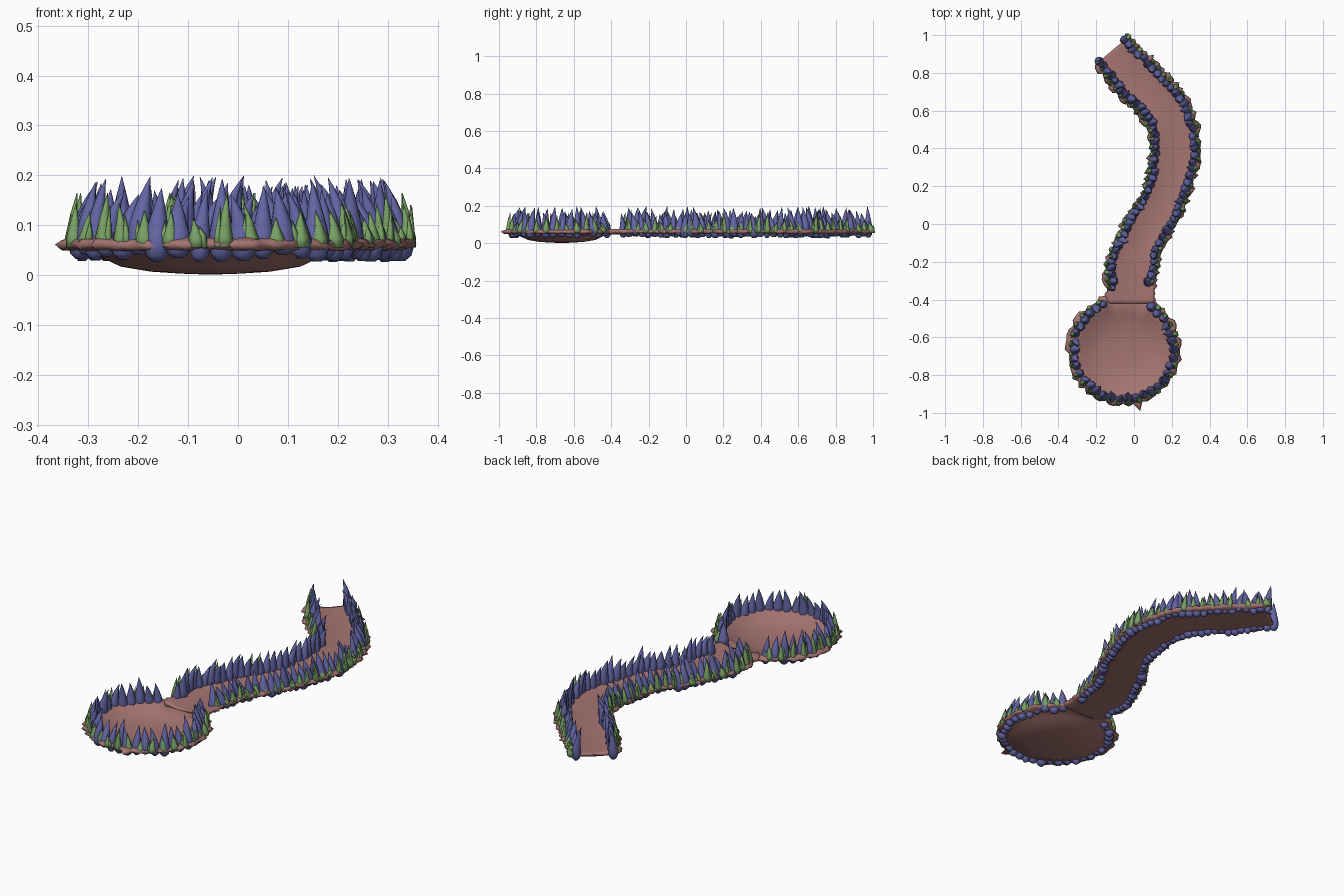
import bpy, bmesh, math, random
from mathutils import Vector

random.seed(4)
if "Cube" in bpy.data.objects:
    bpy.data.objects.remove(bpy.data.objects["Cube"])


def material(name, rgb):
    m = bpy.data.materials.new(name)
    m.use_nodes = True
    m.diffuse_color = (*rgb, 1)
    m.node_tree.nodes["Principled BSDF"].inputs["Base Color"].default_value = (*rgb, 1)
    return m


CLAY = material("rosy clay", (0.37, 0.175, 0.165))
BLUE = material("violet blue", (0.125, 0.13, 0.37))
GREEN = material("leaf green", (0.19, 0.36, 0.13))


def finish(name, bm, mat):
    bmesh.ops.remove_doubles(bm, verts=bm.verts, dist=0.00005)
    bmesh.ops.recalc_face_normals(bm, faces=bm.faces)
    me = bpy.data.meshes.new(name)
    bm.to_mesh(me)
    bm.free()
    me.materials.append(mat)
    for p in me.polygons:
        p.use_smooth = True
    ob = bpy.data.objects.new(name, me)
    bpy.context.collection.objects.link(ob)


def bridge(bm, a, b):
    n = len(a)
    for i in range(n):
        bm.faces.new((a[i], a[(i + 1) % n], b[(i + 1) % n], b[i]))


def smooth_path(pts, count):
    """Evenly spaced points on a smooth curve through pts."""
    p = [Vector((x, y, 0)) for x, y in pts]
    p = [2 * p[0] - p[1]] + p + [2 * p[-1] - p[-2]]
    fine = []
    for i in range(1, len(p) - 2):
        a, b, c, d = p[i - 1:i + 3]
        for k in range(20):
            t = k / 20
            fine.append(0.5 * (2 * b + (c - a) * t + (2 * a - 5 * b + 4 * c - d) * t * t
                               + (3 * b - a - 3 * c + d) * t ** 3))
    fine.append(p[-2])
    dist = [0]
    for u, v in zip(fine, fine[1:]):
        dist.append(dist[-1] + (v - u).length)
    out, j = [], 0
    for i in range(count):
        want = dist[-1] * i / (count - 1)
        while j < len(fine) - 2 and dist[j + 1] < want:
            j += 1
        out.append(fine[j].lerp(fine[j + 1], (want - dist[j]) / (dist[j + 1] - dist[j])))
    return out


LEFT = [(-.21, .84), (-.09, .68), (.03, .56), (.075, .45), (.07, .3), (.03, .15),
        (-.05, .03), (-.11, -.1), (-.16, -.22), (-.15, -.34), (-.14, -.42)]
RIGHT = [(-.02, 1), (.16, .82), (.28, .68), (.335, .55), (.355, .4), (.33, .25),
         (.27, .08), (.2, -.05), (.15, -.16), (.12, -.3), (.11, -.42)]

# Winding channel: a shallow trough with ragged rolled edges
half = [(0, .06), (.02, .07), (.07, .076), (.15, .071), (.3, .062), (.5, .058)]
under = [(.5, .046), (.25, .048), (.06, .05)]
section = (half + [(1 - f, z) for f, z in half[-2::-1]]
           + [(1 - f, z) for f, z in under[::-1]] + under[1:])
bm = bmesh.new()
rings = []
for l, r in zip(smooth_path(LEFT, 90), smooth_path(RIGHT, 90)):
    jit = {0: random.uniform(-.05, .05), 1: random.uniform(-.05, .05)}
    ring = []
    for f, z in section:
        side = round(f)
        weight = max(0, abs(f - .5) - .42) / .08
        g = f + (1 if side else -1) * jit[side] * weight
        pos = l.lerp(r, g)
        ring.append(bm.verts.new((pos.x, min(pos.y, 1), z + weight * random.uniform(-.004, .004))))
    rings.append(ring)
for a, b in zip(rings, rings[1:]):
    bridge(bm, a, b)
bm.faces.new(rings[0])
bm.faces.new(rings[-1])
finish("winding_channel", bm, CLAY)

# Round basin: a thin dish with a ragged rim, lowered where the channel enters
CX, CY, MOUTH = -.055, -.665, 86
profile = [(.003, .02), (.08, .022), (.14, .029), (.19, .045), (.225, .061), (.25, .073), (.272, .076),
           (.29, .07), (.3, .06), (.29, .051), (.25, .048), (.22, .036), (.18, .017),
           (.12, .007), (.06, .003), (.003, .001)]
SEG = 72
jag = [random.uniform(-.015, .014) for _ in range(SEG)]
jag[SEG // 2] = .012
jag[round(286 / 360 * SEG)] = .037
bm = bmesh.new()
rings = []
for r, z in profile:
    ring = []
    for i in range(SEG):
        deg = i * 360 / SEG
        a = math.radians(deg)
        weight = max(0, (r - .25) / .05)
        rr = r + jag[i] * weight
        zz = z + weight * random.uniform(-.003, .003)
        if abs(deg - MOUTH) < 24:
            zz = min(zz, .054)
            rr = min(rr, .29)
        ring.append(bm.verts.new((CX + rr * math.cos(a), CY + rr * math.sin(a), zz)))
    rings.append(ring)
for a, b in zip(rings, rings[1:]):
    bridge(bm, a, b)
bm.faces.new(rings[0])
bm.faces.new(rings[-1])
finish("round_basin", bm, CLAY)


def spike(bm, base, levels, lean, sides, twist):
    """Curved pointed horn: levels are (height, radius), lean is the tip offset."""
    z0, z1 = levels[0][0], levels[-1][0]
    prev = None
    for z, r in levels:
        t = (z - z0) / (z1 - z0)
        c = base + lean * t ** 2.2
        ring = [bm.verts.new((c.x + r * math.cos(twist + k * math.tau / sides),
                              c.y + r * math.sin(twist + k * math.tau / sides), z))
                for k in range(sides)]
        if prev:
            bridge(bm, prev, ring)
        else:
            bm.faces.new(ring)
        prev = ring
    bm.faces.new(prev)


def horn(bm, pos, inward):
    side = Vector((-inward.y, inward.x, 0))
    lean = inward * random.uniform(.005, .04) + side * random.uniform(-.022, .022)
    top = random.uniform(.155, .2)
    w = random.uniform(.85, 1.15)
    low = random.uniform(.026, .042)
    shape = [(0, .009), (.08, .02), (.22, .025), (.4, .0215), (.58, .016), (.75, .0105), (.9, .0045), (1, .0006)]
    spike(bm, pos, [(low + (top - low) * t, r * w) for t, r in shape], lean, 9, random.random())


def leaf(bm, pos, inward):
    side = Vector((-inward.y, inward.x, 0))
    top = random.choice((.115, .13, .145, .165))
    w = random.uniform(.8, 1.1)
    shape = [(.055, .017), (.075, .0175), (.055 + (top - .055) * .6, .009), (top, .0006)]
    spike(bm, pos, [(z, r * w) for z, r in shape],
          side * random.uniform(-.015, .015) + inward * .008, 6, random.random())
    # Slim blade beside the main leaf
    spike(bm, pos + side * random.choice((-.014, .014)),
          [(.055, .009), (.08, .008), (top * .85, .0006)], side * random.uniform(-.01, .01), 5, 0)


def plant_row(bm, row, maker, depth, spread):
    for pos, inward in row:
        maker(bm, pos + inward * (depth + random.uniform(-spread, spread)), inward)


def bank(edge, other, count):
    """Points along one bank with the direction towards the water."""
    return [(p, (q - p).normalized()) for p, q in
            zip(smooth_path(edge[:-1], count), smooth_path(other[:-1], count))]


def basin_row(count, shift):
    row = []
    for i in range(count):
        deg = (i + shift) * 360 / count
        if abs(deg - MOUTH) > 25:
            d = Vector((math.cos(math.radians(deg)), math.sin(math.radians(deg)), 0))
            row.append((Vector((CX, CY, 0)) + d * .3, -d))
    return row


# Horns and leaves along both banks and around the basin
for name, edge, other in (("left_bank", RIGHT, LEFT), ("right_bank", LEFT, RIGHT)):
    bm = bmesh.new()
    plant_row(bm, bank(edge, other, 42), horn, .038, .007)
    finish(name + "_horns", bm, BLUE)
    bm = bmesh.new()
    plant_row(bm, bank(edge, other, 33), leaf, .019, .007)
    finish(name + "_leaves", bm, GREEN)
bm = bmesh.new()
plant_row(bm, basin_row(38, 0), horn, .035, .006)
finish("basin_horns", bm, BLUE)
bm = bmesh.new()
plant_row(bm, basin_row(32, .5), leaf, .018, .005)
finish("basin_leaves", bm, GREEN)
